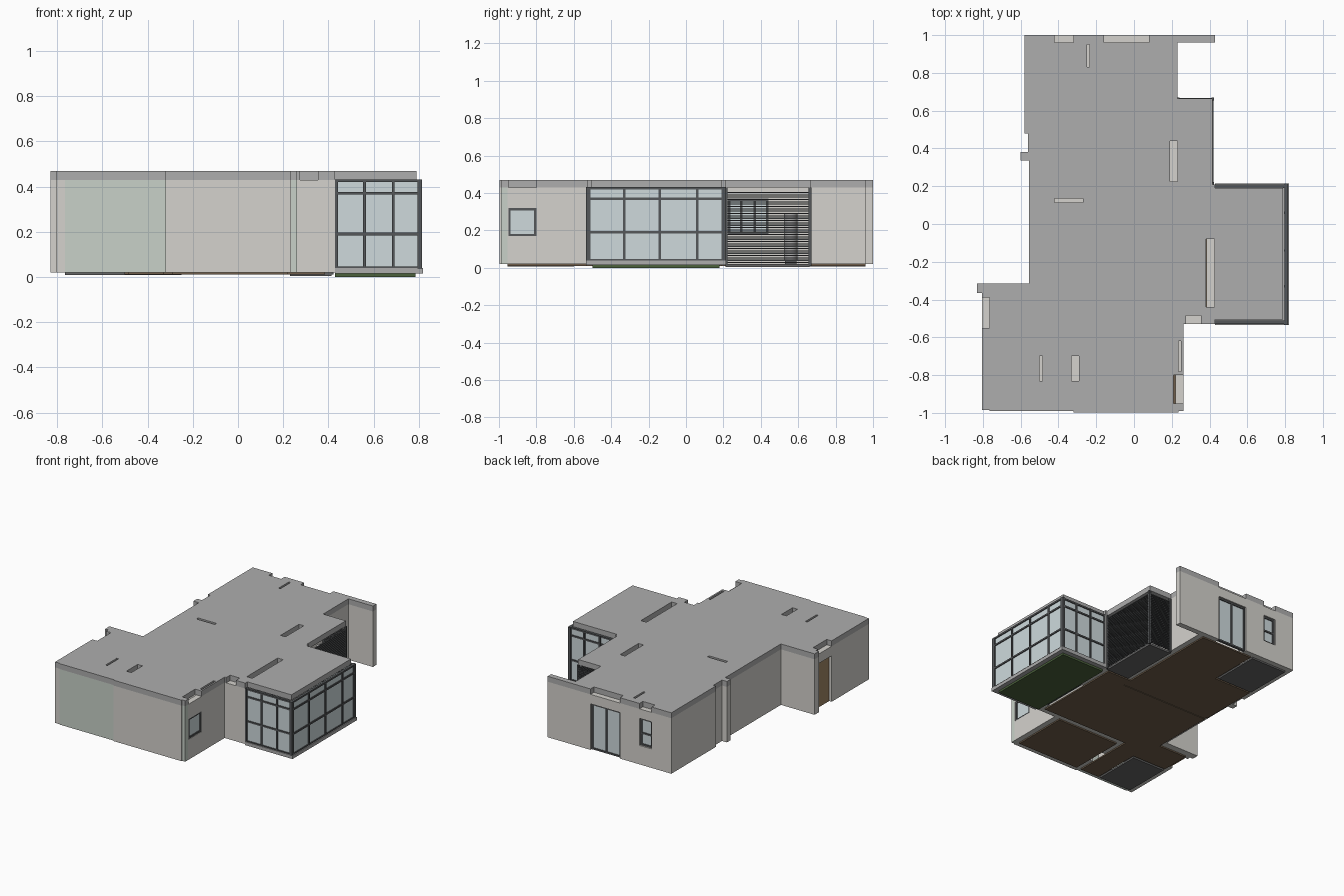
import bpy, bmesh, math
from mathutils import Matrix, Vector

if "Cube" in bpy.data.objects:
    bpy.data.objects.remove(bpy.data.objects["Cube"])


def mat(name, r, g, b):
    m = bpy.data.materials.new(name)
    m.diffuse_color = (r, g, b, 1)
    m.use_nodes = True
    m.node_tree.nodes["Principled BSDF"].inputs["Base Color"].default_value = m.diffuse_color
    return m


BEIGE = mat("plaster", .66, .645, .61)
MINT = mat("mint_tile", .58, .64, .58)
SLAB = mat("concrete", .42, .42, .42)
FRAME = mat("frame", .09, .095, .1)
GLASS = mat("glass", .62, .70, .72)
BROWN = mat("wood_floor", .16, .11, .07)
DARK = mat("grey_tile", .13, .13, .13)
GREEN = mat("grass", .07, .12, .045)
DOOR = mat("door_wood", .36, .24, .13)


def finish(bm, name, material):
    me = bpy.data.meshes.new(name)
    bm.to_mesh(me)
    bm.free()
    ob = bpy.data.objects.new(name, me)
    bpy.context.collection.objects.link(ob)
    if material:
        me.materials.append(material)
    return ob


def boxes(name, items, material):
    """One object from boxes given as (x0, x1, y0, y1, z0, z1)."""
    bm = bmesh.new()
    for x0, x1, y0, y1, z0, z1 in items:
        m = Matrix.Translation(((x0 + x1) / 2, (y0 + y1) / 2, (z0 + z1) / 2))
        m = m @ Matrix.Diagonal((x1 - x0, y1 - y0, z1 - z0, 1))
        bmesh.ops.create_cube(bm, size=1, matrix=m)
    return finish(bm, name, material)


def span(axis, u0, u1, c0, c1, z0, z1):
    return (u0, u1, c0, c1, z0, z1) if axis == 'x' else (c0, c1, u0, u1, z0, z1)


Z0, Z1, TOP = .02, .43, .47


def wall(name, axis, u0, u1, c0, c1, openings=(), material=BEIGE):
    """Wall running along axis, openings as (u0, u1, z0, z1)."""
    items, u = [], u0
    for a, b, s, t in openings:
        items.append(span(axis, u, a, c0, c1, Z0, Z1))
        if s > Z0:
            items.append(span(axis, a, b, c0, c1, Z0, s))
        items.append(span(axis, a, b, c0, c1, t, Z1))
        u = b
    items.append(span(axis, u, u1, c0, c1, Z0, Z1))
    return boxes(name, items, material)


def glazing(name, axis, u0, u1, c, z0, z1, bars_u=(), bars_z=(), w=.012, d=.02):
    """Framed glass at plane c with vertical and horizontal bars."""
    f = []
    for u in (u0 + w / 2, u1 - w / 2, *bars_u):
        f.append(span(axis, u - w / 2, u + w / 2, c - d / 2, c + d / 2, z0, z1))
    for z in (z0 + w / 2, z1 - w / 2, *bars_z):
        f.append(span(axis, u0, u1, c - d * .45, c + d * .45, z - w / 2, z + w / 2))
    boxes(name + "_frame", f, FRAME)
    boxes(name + "_glass", [span(axis, u0 + w / 2, u1 - w / 2, c - .002, c + .002,
                                 z0 + w / 2, z1 - w / 2)], GLASS)


# Roof slab with slots above the openings
outline = [(-.805, -.985), (-.765, -.985), (-.765, -.99), (-.32, -.99), (-.32, -.997),
           (.235, -.997), (.235, -.99), (.262, -.99), (.262, -.53), (.43, -.53),
           (.43, -.505), (.79, -.505), (.79, .19), (.43, .19), (.43, .21), (.415, .21),
           (.415, .665), (.23, .665), (.23, .96), (.43, .96), (.43, 1), (-.58, 1),
           (-.58, .48), (-.56, .48), (-.56, .38), (-.6, .38), (-.6, .335),
           (-.555, .335), (-.555, -.315), (-.83, -.315), (-.83, -.365), (-.805, -.365)]
bm = bmesh.new()
face = bm.faces.new([bm.verts.new((x, y, Z1)) for x, y in outline])
ext = bmesh.ops.extrude_face_region(bm, geom=[face])
bmesh.ops.translate(bm, vec=Vector((0, 0, TOP - Z1)),
                    verts=[v for v in ext["geom"] if isinstance(v, bmesh.types.BMVert)])
bmesh.ops.recalc_face_normals(bm, faces=bm.faces)
roof = finish(bm, "roof_slab", SLAB)
slots = [(-.42, -.32, .96, 1.05), (-.16, .08, .96, 1.05), (-.25, -.235, .83, .95),
         (.19, .23, .225, .44), (-.42, -.27, .115, .135), (.38, .425, -.44, -.08),
         (-.5, -.485, -.83, -.70), (-.33, -.29, -.83, -.70), (.275, .355, -.58, -.485),
         (-.85, -.765, -.55, -.39), (.21, .3, -.95, -.80), (.235, .25, -.78, -.62)]
cutter = boxes("slot_cutter", [(*s, .40, .5) for s in slots], None)
cutter.hide_render = True
cutter.hide_viewport = True
cut = roof.modifiers.new("slots", 'BOOLEAN')
cut.operation, cut.solver, cut.object = 'DIFFERENCE', 'EXACT', cutter

# Outer walls
wall("front_wall", 'x', -.32, .235, -.997, -.955)
wall("front_tiled_wall", 'x', -.765, -.32, -.99, -.955, material=MINT)
wall("front_tiled_corner", 'x', .235, .262, -.99, -.955, material=MINT)
wall("bedroom_side_wall", 'y', -.955, -.53, .22, .262, [(-.95, -.80, .17, .32)])
wall("recess_wall", 'x', .22, .43, -.53, -.485)
wall("sunroom_wall", 'y', -.485, .19, .385, .425, [(-.44, -.08, Z0, .36)])
wall("balcony_end_wall", 'x', .19, .43, .19, .21)
wall("balcony_inner_wall", 'y', .21, .96, .19, .23, [(.225, .44, .18, .37)])
wall("back_wall", 'x', -.58, .43, .96, 1, [(-.42, -.32, .16, .36), (-.16, .08, Z0, .36)])
wall("left_back_wall", 'y', .48, .96, -.58, -.54)
wall("left_step_wall", 'y', .38, .48, -.56, -.53)
wall("left_pier", 'x', -.6, -.53, .335, .38)
wall("left_living_wall", 'y', -.315, .335, -.555, -.535)
wall("entry_back_wall", 'x', -.83, -.535, -.365, -.315)
wall("entry_wall", 'y', -.985, -.365, -.805, -.765, [(-.55, -.39, Z0, .36)])

# Inner partitions
wall("rear_bath_side", 'y', .60, .96, -.25, -.235, [(.83, .95, Z0, .34)])
wall("rear_bath_end", 'x', -.54, -.235, .585, .60)
wall("rear_bedroom_wall", 'x', -.535, .19, .115, .135, [(-.42, -.27, Z0, .34)])
wall("front_bath_side", 'y', -.955, -.60, -.50, -.485, [(-.83, -.70, Z0, .34)])
wall("front_bath_end", 'x', -.765, -.485, -.60, -.585)
wall("bedroom_inner_wall", 'y', -.955, -.485, -.33, -.29, [(-.83, -.70, Z0, .34)])
wall("bedroom_end_wall", 'x', -.29, .22, -.53, -.485)

# Windows and doors
glazing("bedroom_window", 'y', -.95, -.80, .25, .17, .32)
glazing("balcony_window", 'y', .225, .44, .215, .18, .37, (.295, .368))
glazing("bath_window", 'x', -.42, -.32, .98, .16, .36, (), (.25,))
glazing("back_sliding_door", 'x', -.16, .08, .98, .022, .36, (-.04,))
glazing("sunroom_door", 'y', -.44, -.08, .405, .022, .36, (-.35, -.26, -.17))
boxes("entry_door", [(-.785, -.765, -.55, -.39, Z0, .36)], DOOR)

# Glazed sunroom: two mirrored ends and a long side
for side, y in (("front", -.52), ("back", .20)):
    glazing("sunroom_" + side, 'x', .43, .815, y, .035, .432, (.56, .687), (.19, .37))
glazing("sunroom_side", 'y', -.535, .215, .805, .035, .432, (-.33, -.14, .06), (.19, .37))
boxes("sunroom_curb", [(.43, .82, -.535, -.50, .015, .04), (.43, .82, .18, .215, .015, .04),
                       (.785, .82, -.50, .18, .015, .04)], SLAB)

# Floors
boxes("sunroom_grass", [(.43, .785, -.50, .18, 0, .018)], GREEN)
boxes("balcony_floor", [(.23, .415, .21, .66, .004, .02)], DARK)
boxes("bath_floors", [(-.54, -.25, .60, .96, .008, .02),
                      (-.765, -.50, -.955, -.60, .008, .02)], DARK)
boxes("wood_floors", [(-.54, .19, .135, .585, .01, .02), (-.235, .19, .60, .96, .01, .02),
                      (-.235, .19, .585, .60, .01, .02),
                      (-.535, .385, -.485, .115, .01, .02), (.19, .385, .115, .19, .01, .02),
                      (-.535, .19, .115, .135, .014, .02),
                      (-.765, -.535, -.585, -.365, .01, .02), (-.535, -.33, -.585, -.485, .01, .02),
                      (-.485, -.33, -.955, -.585, .01, .02),
                      (-.29, .22, -.955, -.53, .01, .02)], BROWN)

# Balcony louvre screen
slats = []
for i in range(31):
    z = .025 + i * .0125
    slats.append((.411, .421, .215, .668, z, z + .006))
    slats.append((.23, .411, .658, .668, z, z + .006))
boxes("louvre_slats", slats, FRAME)
boxes("louvre_posts", [(.409, .423, .654, .67, .01, .43), (.409, .423, .21, .222, .01, .43),
                       (.23, .242, .656, .67, .01, .43)], FRAME)

# Water tank on the balcony
bpy.ops.mesh.primitive_cylinder_add(vertices=32, radius=.037, depth=.25, location=(.29, .56, .165))
tank = bpy.context.object
tank.name = "water_tank"
tank.data.materials.append(SLAB)
bpy.ops.object.shade_smooth_by_angle()
boxes("tank_base", [(.26, .32, .53, .59, .02, .04)], FRAME)
